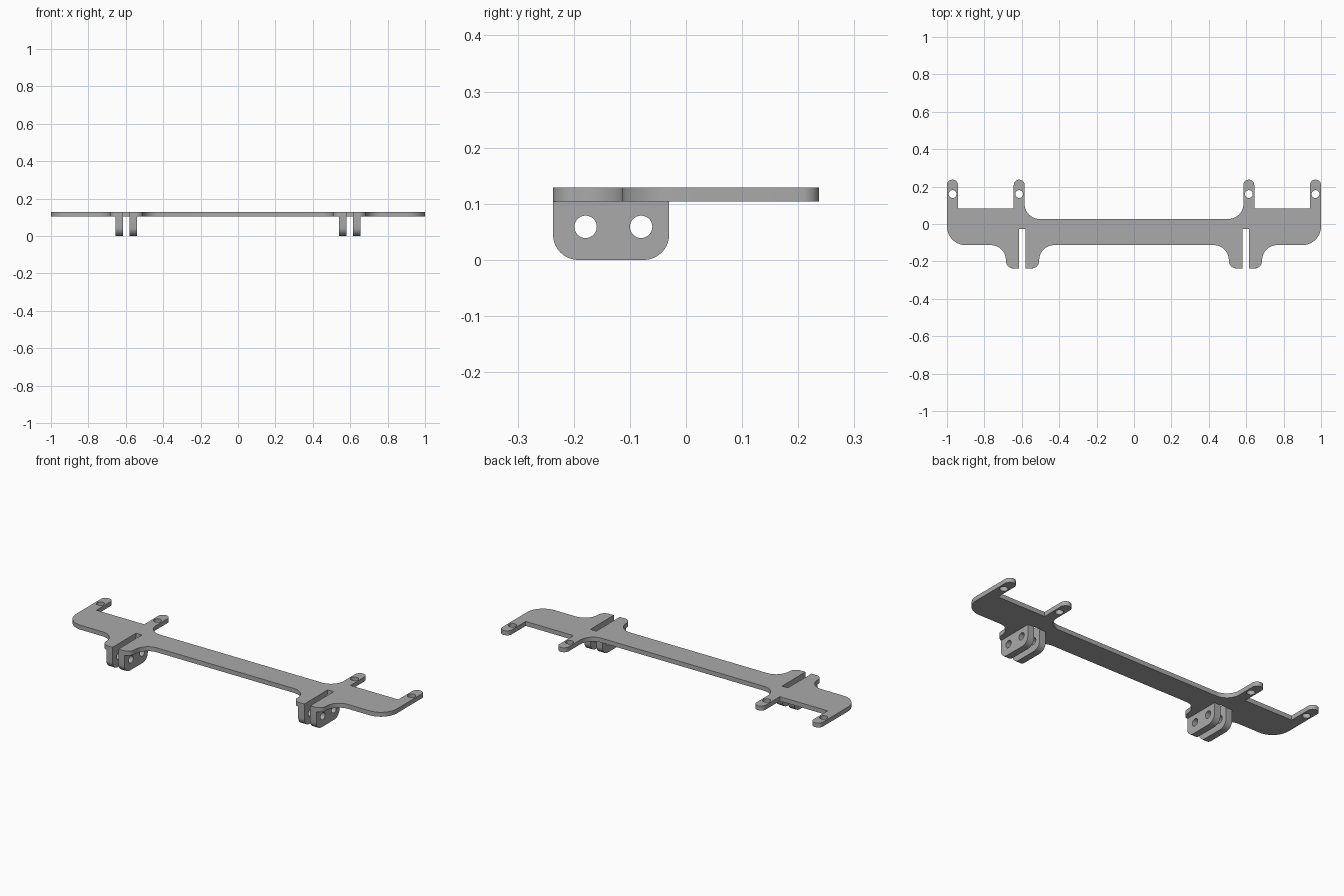
import bpy, bmesh, math
from mathutils import Vector, Matrix

cube = bpy.data.objects.get("Cube")
if cube:
    bpy.data.objects.remove(cube, do_unlink=True)

grey = bpy.data.materials.new("plain grey")
grey.use_nodes = True
COLOUR = (0.40, 0.40, 0.40, 1)
grey.diffuse_color = COLOUR
grey.node_tree.nodes["Principled BSDF"].inputs["Base Color"].default_value = COLOUR


def rounded(corners, steps=10):
    """Outline through (x, y, radius) corners, each filleted by its radius."""
    path = []
    for i, (x, y, r) in enumerate(corners):
        p = Vector((x, y))
        if r == 0:
            path.append(p)
            continue
        a = (Vector(corners[i - 1][:2]) - p).normalized()
        b = (Vector(corners[(i + 1) % len(corners)][:2]) - p).normalized()
        # All corners are square, so the arc centre lies at r along both edges
        for k in range(steps + 1):
            t = math.pi / 2 * k / steps
            path.append(p + r * (a * (1 - math.sin(t)) + b * (1 - math.cos(t))))
    return path


def circle(x, y, r, sides=28):
    return [Vector((x + r * math.cos(math.tau * k / sides),
                    y + r * math.sin(math.tau * k / sides))) for k in range(sides)]


def sheet(name, loops, thickness, matrix):
    """Flat part with holes, extruded from closed 2D loops."""
    curve = bpy.data.curves.new(name + " outline", 'CURVE')
    curve.dimensions = '2D'
    curve.fill_mode = 'BOTH'
    curve.extrude = thickness / 2
    for loop in loops:
        spline = curve.splines.new('POLY')
        spline.points.add(len(loop) - 1)
        for point, p in zip(spline.points, loop):
            point.co = (p.x, p.y, 0, 1)
        spline.use_cyclic_u = True
    helper = bpy.data.objects.new(name + " helper", curve)
    bpy.context.collection.objects.link(helper)
    bpy.context.view_layer.update()
    evaluated = helper.evaluated_get(bpy.context.evaluated_depsgraph_get())
    mesh = bpy.data.meshes.new_from_object(evaluated)
    bpy.data.objects.remove(helper, do_unlink=True)
    bpy.data.curves.remove(curve)

    # Weld caps to walls and place the part
    bm = bmesh.new()
    bm.from_mesh(mesh)
    bmesh.ops.remove_doubles(bm, verts=bm.verts, dist=0.0002)
    bmesh.ops.transform(bm, matrix=matrix, verts=bm.verts)
    bmesh.ops.recalc_face_normals(bm, faces=bm.faces)
    bm.to_mesh(mesh)
    bm.free()
    mesh.materials.clear()
    mesh.materials.append(grey)
    obj = bpy.data.objects.new(name, mesh)
    bpy.context.collection.objects.link(obj)
    bpy.ops.object.select_all(action='DESELECT')
    obj.select_set(True)
    bpy.context.view_layer.objects.active = obj
    bpy.ops.object.shade_smooth_by_angle(angle=math.radians(30))
    return obj


# Plate: left half from the back of the bar, around the end, to the front
UNDER, TOP = 0.104, 0.129
BACK, FRONT = 0.237, -0.237
half = [
    (0.585, 0.027, 0.08), (0.585, BACK, 0.0285), (0.643, BACK, 0.0285), (0.643, 0.083, 0),
    (0.941, 0.083, 0), (0.941, BACK, 0.0285), (1.0, BACK, 0.0285),
    (1.0, -0.113, 0.1), (0.685, -0.113, 0.08), (0.685, FRONT, 0.04),
    (0.616, FRONT, 0), (0.616, -0.028, 0), (0.579, -0.028, 0), (0.579, FRONT, 0),
    (0.507, FRONT, 0.04), (0.507, -0.113, 0.08),
]
outline = rounded(half + [(-x, y, r) for x, y, r in reversed(half)])
holes = [circle(side * x, 0.16, 0.021) for side in (1, -1) for x in (0.614, 0.97)]
sheet("mounting_plate", [outline] + holes, TOP - UNDER,
      Matrix.Translation((0, 0, (UNDER + TOP) / 2)))

# Hanging lugs: a pair beside each slot, drilled crosswise
lug = rounded([(FRONT, UNDER, 0), (FRONT, 0, 0.045), (-0.03, 0, 0.045), (-0.03, UNDER, 0)])
lug_holes = [circle(y, 0.059, 0.02) for y in (-0.179, -0.08)]
upright = Matrix(((0, 0, 1, 0), (1, 0, 0, 0), (0, 1, 0, 0), (0, 0, 0, 1)))
for side, word in ((1, "left"), (-1, "right")):
    for x, place in ((0.56, "inner"), (0.635, "outer")):
        sheet(f"{word}_{place}_lug", [lug] + lug_holes, 0.038,
              Matrix.Translation((side * x, 0, 0)) @ upright)
